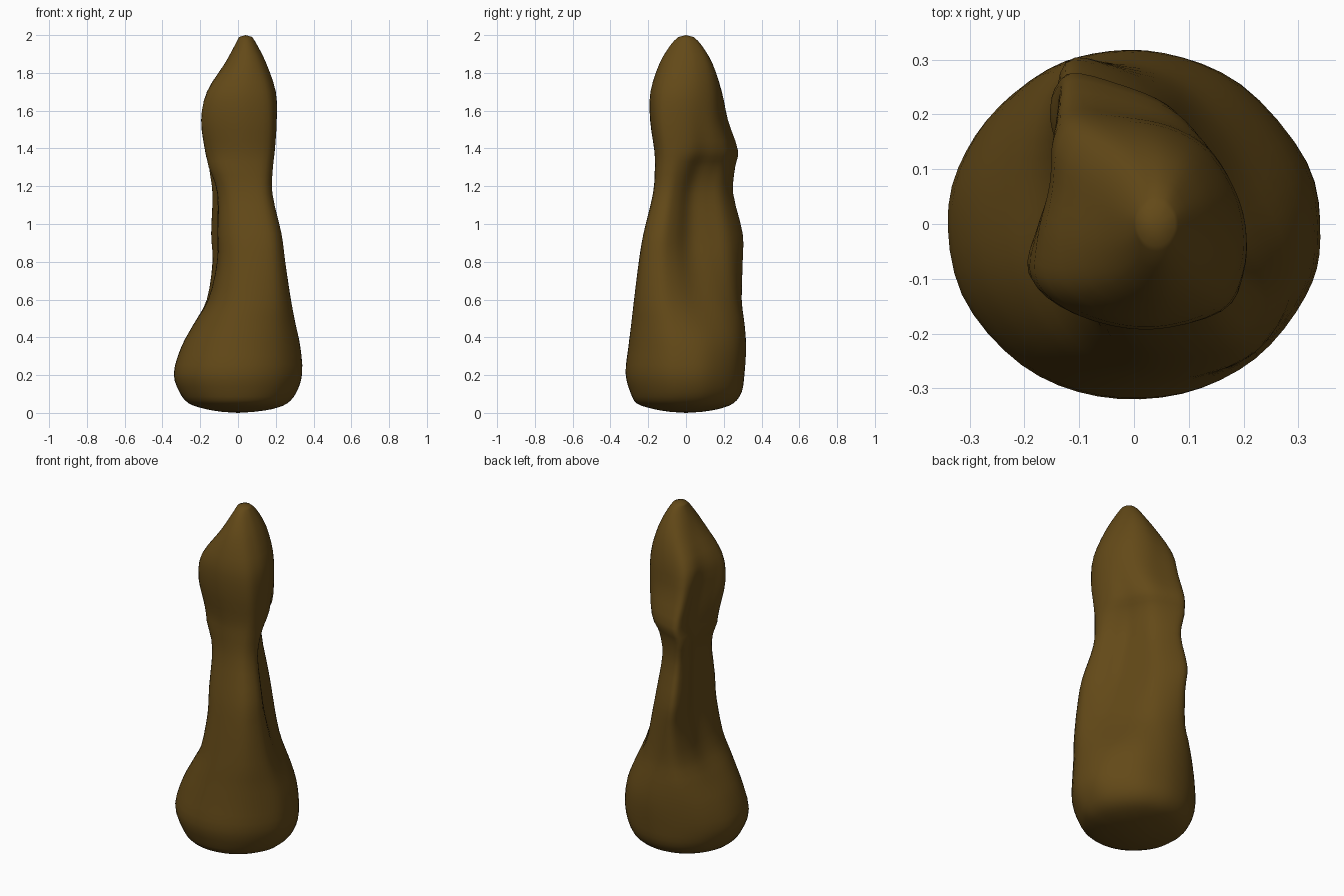
import bpy, bmesh, math

if "Cube" in bpy.data.objects:
    bpy.data.objects.remove(bpy.data.objects["Cube"])

# Cross-section outlines with matching points, counter-clockwise from the right
ANGLES = [-24, -4, 22, 55, 82, 105, 126, 148, 173, 203, 233, 259, 285, 310]
ROUND = [(math.cos(math.radians(a)), math.sin(math.radians(a))) for a in ANGLES]
NECK = [(.235, -.135), (.20, -.06), (.12, .02), (.085, .12), (.045, .22), (-.05, .285), (-.125, .295),
        (-.14, .19), (-.105, .08), (-.108, -.03), (-.095, -.13), (-.03, -.205), (.08, -.23), (.19, -.215)]
HEAD = [(.205, -.09), (.203, 0), (.175, .07), (.14, .13), (.085, .172), (0, .2), (-.1, .222),
        (-.125, .185), (-.12, .1), (-.16, .005), (-.19, -.08), (-.12, -.15), (.02, -.19), (.17, -.16)]

# Levels: z, x min, x max, y min, y max, neck weight, head weight
LEVELS = [
    (.005, -.08, .08, -.08, .08, 0, 0),
    (.02, -.17, .18, -.17, .17, 0, 0),
    (.05, -.26, .26, -.26, .25, 0, 0),
    (.11, -.31, .31, -.295, .295, 0, 0),
    (.21, -.34, .34, -.32, .31, 0, 0),
    (.35, -.30, .33, -.305, .318, .08, 0),
    (.47, -.235, .305, -.29, .31, .25, 0),
    (.6, -.165, .28, -.275, .295, .5, 0),
    (.8, -.135, .25, -.25, .30, .82, 0),
    (.95, -.142, .23, -.225, .30, 1, 0),
    (1.16, -.135, .182, -.175, .25, .95, .05),
    (1.3, -.155, .185, -.165, .26, .6, .4),
    (1.39, -.175, .195, -.168, .275, .25, .75),
    (1.55, -.195, .205, -.19, .222, 0, .85),
    (1.7, -.165, .20, -.188, .19, 0, .55),
    (1.85, -.07, .15, -.14, .14, 0, .25),
    (1.95, -.015, .10, -.08, .08, 0, 0),
    (1.99, .005, .075, -.04, .04, 0, 0),
]


def spline(p0, p1, p2, p3, t):
    return tuple(.5 * (2 * b + (c - a) * t + (2 * a - 5 * b + 4 * c - d) * t * t
                       + (3 * b - a - 3 * c + d) * t ** 3)
                 for a, b, c, d in zip(p0, p1, p2, p3))


def unit(points):
    lo = [min(p[k] for p in points) for k in (0, 1)]
    hi = [max(p[k] for p in points) for k in (0, 1)]
    return [tuple((p[k] - lo[k]) / (hi[k] - lo[k]) for k in (0, 1)) for p in points]


def smooth_loop(points, steps=4):
    n = len(points)
    return [spline(*(points[(i + k) % n] for k in (-1, 0, 1, 2)), s / steps)
            for i in range(n) for s in range(steps)]


def smooth_path(points, steps=3):
    ext = [points[0]] + points + [points[-1]]
    out = [spline(*ext[i:i + 4], s / steps) for i in range(len(points) - 1) for s in range(steps)]
    return out + [points[-1]]


shapes = [unit(s) for s in (ROUND, NECK, HEAD)]

# Body: one skin lofted through the blended sections
bm = bmesh.new()
rings = []
for z, x0, x1, y0, y1, wn, wh in smooth_path(LEVELS):
    weights = (1 - wn - wh, wn, wh)
    section = [tuple(sum(w * s[i][k] for w, s in zip(weights, shapes)) for k in (0, 1))
               for i in range(len(ANGLES))]
    outline = unit(smooth_loop(section))
    rings.append([bm.verts.new((x0 + u * (x1 - x0), y0 + v * (y1 - y0), z)) for u, v in outline])
n = len(rings[0])
for a, b in zip(rings, rings[1:]):
    for i in range(n):
        j = (i + 1) % n
        bm.faces.new((a[i], a[j], b[j], b[i]))

# Closing points under the foot and on the crown
foot = bm.verts.new((0, 0, 0))
crown = bm.verts.new((.04, 0, 2))
for i in range(n):
    j = (i + 1) % n
    bm.faces.new((foot, rings[0][j], rings[0][i]))
    bm.faces.new((crown, rings[-1][i], rings[-1][j]))
bmesh.ops.recalc_face_normals(bm, faces=bm.faces)
for f in bm.faces:
    f.smooth = True

mesh = bpy.data.meshes.new("sculpted_body")
bm.to_mesh(mesh)
bm.free()
body = bpy.data.objects.new("sculpted_body", mesh)
bpy.context.collection.objects.link(body)

# Dark brown finish
brown = bpy.data.materials.new("dark_brown")
brown.diffuse_color = (.125, .067, .009, 1)
brown.use_nodes = True
brown.node_tree.nodes["Principled BSDF"].inputs["Base Color"].default_value = brown.diffuse_color
mesh.materials.append(brown)
